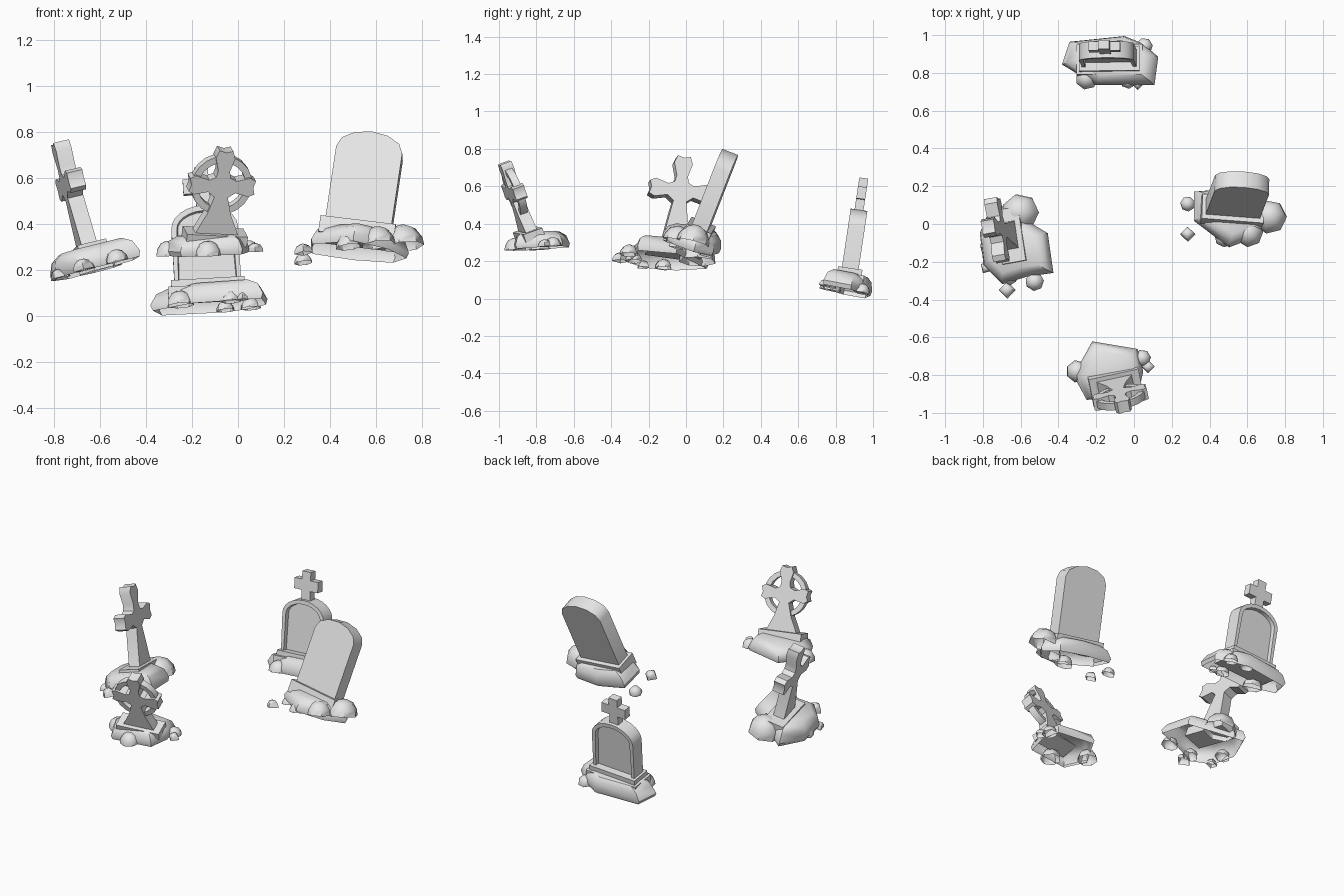
import bpy
import bmesh
import math
from mathutils import Vector, Matrix

cube = bpy.data.objects.get("Cube")
if cube:
    bpy.data.objects.remove(cube, do_unlink=True)

stone = bpy.data.materials.new("grey_stone")
stone.use_nodes = True
grey = (0.8, 0.8, 0.8, 1)
stone.diffuse_color = grey
for node in stone.node_tree.nodes:
    if node.type == 'BSDF_PRINCIPLED':
        node.inputs["Base Color"].default_value = grey


def frame(origin, up, right=(1, 0, 0)):
    """Placement matrix from a base point, a leaning up axis and a width direction."""
    z = Vector(up).normalized()
    x = Vector(right)
    x = (x - z * x.dot(z)).normalized()
    rot = Matrix((x, z.cross(x), z)).transposed().to_4x4()
    return Matrix.Translation(origin) @ rot


def finish(bm, name, matrix, angle=40):
    bmesh.ops.recalc_face_normals(bm, faces=bm.faces)
    mesh = bpy.data.meshes.new(name)
    bm.to_mesh(mesh)
    bm.free()
    mesh.materials.append(stone)
    obj = bpy.data.objects.new(name, mesh)
    bpy.context.scene.collection.objects.link(obj)
    obj.matrix_world = matrix
    bpy.ops.object.select_all(action='DESELECT')
    obj.select_set(True)
    bpy.context.view_layer.objects.active = obj
    bpy.ops.object.shade_smooth_by_angle(angle=math.radians(angle))
    return obj


def prism(name, matrix, half, depth, recess=0):
    """Mirror a half outline (x, z), give it thickness, optionally sink both panels."""
    outline = half + [(-x, z) for x, z in reversed(half) if x > 0]
    bm = bmesh.new()
    face = bm.faces.new([bm.verts.new((x, -depth, z)) for x, z in outline])
    out = bmesh.ops.extrude_face_region(bm, geom=[face], use_keep_orig=True)
    moved = [v for v in out["geom"] if isinstance(v, bmesh.types.BMVert)]
    bmesh.ops.translate(bm, verts=moved, vec=(0, 2 * depth, 0))
    bmesh.ops.recalc_face_normals(bm, faces=bm.faces)
    if recess:
        panels = [f for f in bm.faces if abs(f.normal.y) > 0.9]
        bmesh.ops.inset_individual(bm, faces=panels, thickness=recess)
        bmesh.ops.inset_individual(bm, faces=panels, thickness=0.004, depth=-recess)
    return finish(bm, name, matrix)


def loft(name, matrix, rings, cap=False, loop=False, angle=40):
    """Join closed rings of points, with an optional lid or return to the first ring."""
    bm = bmesh.new()
    rows = [[bm.verts.new(p) for p in ring] for ring in rings]
    pairs = list(zip(rows, rows[1:])) + ([(rows[-1], rows[0])] if loop else [])
    for a, b in pairs:
        for i in range(len(a)):
            j = (i + 1) % len(a)
            bm.faces.new((a[i], a[j], b[j], b[i]))
    if cap:
        bm.faces.new(rows[-1])
    return finish(bm, name, matrix, angle)


def circle(n, r, z, turn=0):
    return [(r * math.cos(math.tau * i / n + turn),
             r * math.sin(math.tau * i / n + turn), z) for i in range(n)]


def mound(name, origin, up, outline, rocks, pebbles, height, rock_up=None):
    """Hollow earth mound on a tilted plane, ringed with half-buried rocks."""
    origin = Vector(origin)

    def on_plane(x, y, axis):
        ax, ay, _ = axis
        return Vector((x, y, origin.z - ax * (x - origin.x) - ay * (y - origin.y)))

    base = [on_plane(x, y, up) for x, y in outline]
    mid = sum(base, Vector()) / len(base)
    rise = Vector(up).normalized() * height
    rings = [[mid + (p - mid) * s + rise * h for p in base]
             for s, h in ((0.96, 0), (1, 0.25), (0.9, 0.75), (0.7, 1))]
    loft(name + "_mound", Matrix(), rings, cap=True)
    tilt = rock_up or up
    for sides, group, label in ((7, rocks, "_rock"), (4, pebbles, "_pebble")):
        for k, (x, y, r) in enumerate(group):
            dome = [circle(sides, r * s, r * h, k)
                    for s, h in ((1, 0), (0.95, 0.4), (0.66, 0.85), (0.25, 1.05))]
            loft(name + label, frame(on_plane(x, y, tilt), tilt), dome, cap=True, angle=50)


def plinth(name, matrix, half, depth, top):
    """Low footing block, mostly buried."""
    prism(name + "_plinth", matrix, [(half, 0.03), (half, top)], depth)


def slab(name, matrix, top, rise, segments, recess=0):
    """Headstone with a low arched head."""
    w = 0.145
    arch = [(w * math.cos(t), top - rise + rise * math.sin(t))
            for t in [math.pi / 2 * i / segments for i in range(segments)]]
    prism(name + "_headstone", matrix, [(w, 0.04)] + arch + [(0, top)], 0.045, recess)


def flared_cross(name, matrix, centre, s, foot, depth):
    """Cross with splayed, notched ends and a widening foot."""
    arm = [(0.035, -0.06), (0.07, -0.033), (0.14, -0.05), (0.17, -0.035), (0.16, 0),
           (0.17, 0.035), (0.14, 0.05), (0.07, 0.03), (0.038, 0.045),
           (0.03, 0.08), (0.05, 0.15), (0.035, 0.19), (0, 0.18)]
    shaft = [(foot, 0.05), (foot * 0.75, 0.11), (foot * 0.5, centre - 0.13)]
    prism(name + "_cross", matrix,
          shaft + [(x * s, centre + z * s) for x, z in arm], depth)


# Back grave: panelled headstone topped by a plain cross
m = frame((-0.125, 0.86, 0.04), (-0.06, 0.15, 1))
plinth("back_lower", m, 0.175, 0.08, 0.085)
plinth("back_upper", m, 0.16, 0.066, 0.115)
slab("back", m, 0.44, 0.1, 6, recess=0.024)
prism("back_top_cross", m,
      [(0.03, 0.42), (0.03, 0.495), (0.083, 0.495), (0.083, 0.56),
       (0.03, 0.56), (0.03, 0.61)], 0.024)
mound("back", (-0.12, 0.86, 0.035), (-0.07, 0.2, 1),
      [(-0.38, 0.84), (-0.34, 0.96), (-0.05, 0.99), (0.05, 0.95),
       (0.13, 0.88), (0.11, 0.73), (-0.2, 0.73)],
      [(-0.25, 0.77, 0.06), (0.055, 0.94, 0.045), (-0.055, 0.95, 0.04), (-0.03, 0.76, 0.045)],
      [(0.02, 0.74, 0.03)], 0.095)

# Right grave: plain headstone leaning back
m = frame((0.51, 0.045, 0.295), (0.15, 0.39, 1), (1, -0.03, 0))
plinth("right", m, 0.165, 0.07, 0.105)
slab("right", m, 0.53, 0.085, 3)
mound("right", (0.53, 0.06, 0.27), (0.13, 0.28, 1),
      [(0.315, 0.165), (0.315, 0.01), (0.5, -0.13), (0.66, -0.07),
       (0.74, 0.04), (0.68, 0.14), (0.5, 0.18)],
      [(0.72, 0.035, 0.09), (0.61, -0.05, 0.075), (0.48, -0.07, 0.055), (0.285, 0.105, 0.04)],
      [(0.285, -0.055, 0.04)], 0.095, rock_up=(-0.12, 0.26, 1))

# Left grave: tall flared cross turned sideways
m = frame((-0.63, -0.07, 0.2), (-0.26, 0.1, 1), (-0.18, 1, 0))
plinth("left", m, 0.145, 0.065, 0.105)
flared_cross("left", m, 0.385, 1, 0.095, 0.035)
mound("left", (-0.62, -0.1, 0.2), (-0.26, 0.05, 1),
      [(-0.81, -0.05), (-0.74, 0.12), (-0.55, 0.01), (-0.45, -0.05),
       (-0.42, -0.26), (-0.56, -0.28), (-0.69, -0.32), (-0.79, -0.22)],
      [(-0.6, 0.06, 0.1), (-0.525, -0.305, 0.05), (-0.77, -0.12, 0.045), (-0.66, -0.28, 0.045)],
      [(-0.67, -0.35, 0.045), (-0.78, -0.23, 0.035)], 0.1)

# Front grave: ringed cross leaning forward
m = frame((-0.107, -0.823, 0.295), (0.12, -0.34, 1), (1, 0.2, 0))
plinth("front", m, 0.135, 0.055, 0.075)
flared_cross("front", m, 0.295, 0.86, 0.105, 0.032)
wheel = m @ Matrix.Translation((0, 0, 0.295)) @ Matrix.Rotation(math.pi / 2, 4, 'X')
loft("front_cross_ring", wheel,
     [circle(20, r, z) for r, z in ((0.135, -0.02), (0.135, 0.02), (0.105, 0.02), (0.105, -0.02))],
     loop=True)
mound("front", (-0.12, -0.76, 0.27), (-0.04, -0.06, 1),
      [(-0.22, -0.62), (0.02, -0.66), (0.05, -0.78), (0.02, -0.91),
       (-0.25, -0.93), (-0.32, -0.8)],
      [(-0.3, -0.78, 0.06), (0.045, -0.71, 0.045), (-0.13, -0.91, 0.06)],
      [(0.075, -0.755, 0.035)], 0.085)
